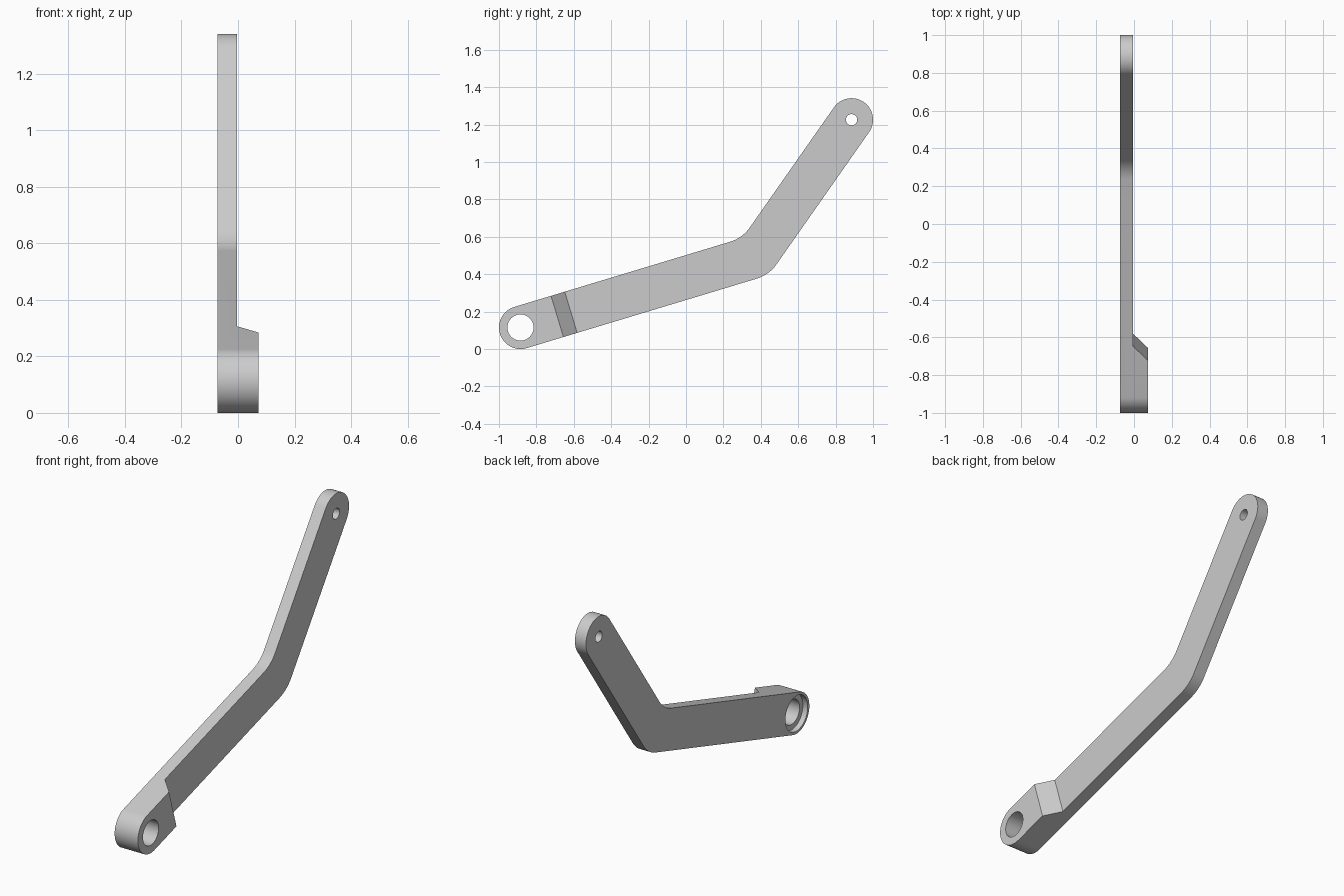
import bpy, bmesh
from math import sin, cos, radians
from mathutils import Vector

old = bpy.data.objects.get("Cube")
if old:
    bpy.data.objects.remove(old, do_unlink=True)

# Single grey material
grey = bpy.data.materials.new("plain grey")
grey.use_nodes = True
GREY = (0.6, 0.6, 0.6, 1)
grey.diffuse_color = GREY
grey.node_tree.nodes["Principled BSDF"].inputs["Base Color"].default_value = GREY

# Key sizes; points are (y, z)
BACK, STEP, FACE = -0.073, -0.004, 0.073
PIVOT, TIP = Vector((-0.885, 0.115)), Vector((0.885, 1.226))
LOW, HIGH = 16.8, 55.0
HALF, BEND = 0.115, 0.2


def direction(deg):
    return Vector((cos(radians(deg)), sin(radians(deg))))


def arc(center, radius, start, end, steps):
    return [center + radius * direction(start + (end - start) * i / steps)
            for i in range(steps + 1)]


def solid(name, loop, offset):
    """Closed prism from a loop of 3D points, pushed along an offset."""
    bm = bmesh.new()
    face = bm.faces.new([bm.verts.new(p) for p in loop])
    new = bmesh.ops.extrude_face_region(bm, geom=[face], use_keep_orig=True)["geom"]
    bmesh.ops.translate(bm, vec=offset,
                        verts=[g for g in new if isinstance(g, bmesh.types.BMVert)])
    bmesh.ops.recalc_face_normals(bm, faces=bm.faces)
    mesh = bpy.data.meshes.new(name)
    bm.to_mesh(mesh)
    bm.free()
    mesh.materials.append(grey)
    obj = bpy.data.objects.new(name, mesh)
    bpy.context.collection.objects.link(obj)
    return obj


def plate(name, points, x0, x1):
    return solid(name, [(x0, p.x, p.y) for p in points], (x1 - x0, 0, 0))


def cylinder(name, center, radius, x0, x1):
    return plate(name, arc(center, radius, 0, 360, 64)[:-1], x0, x1)


# Elbow: where the two centre lines meet
u, w = direction(LOW), direction(HIGH)
gap = TIP - PIVOT
elbow = PIVOT + u * (gap.cross(w) / u.cross(w))
half_turn = radians(HIGH - LOW) / 2
normal = direction((LOW + HIGH) / 2 + 90)
outer = elbow + normal * ((BEND - HALF) / cos(half_turn))
inner = elbow + normal * ((BEND + HALF) / cos(half_turn))

# Bent arm outline with round ends and rounded elbow
outline = (arc(PIVOT, HALF, LOW + 90, LOW + 270, 40)
           + arc(outer, BEND, LOW - 90, HIGH - 90, 12)
           + arc(TIP, HALF, HIGH - 90, HIGH + 90, 40)
           + arc(inner, BEND, HIGH - 90, LOW - 90, 12))
arm = plate("bent_lever_arm", outline, BACK, FACE)

# Step with a sloped face that leaves the thick pivot boss
v = Vector((0, -u.y, u.x))
side = []
for along, x in ((0.282, STEP), (3, STEP), (3, 0.3), (-0.021, 0.3)):
    p = PIVOT + u * along
    side.append(Vector((x, p.x, p.y)) - v * 2)
cutters = [solid("step_cutter", side, v * 4),
           cylinder("pivot_hole_cutter", PIVOT, 0.07, -0.2, 0.2),
           cylinder("pivot_recess_cutter", PIVOT, 0.1, -0.2, BACK + 0.03),
           cylinder("tip_hole_cutter", TIP, 0.03, -0.2, 0.2)]

bpy.context.view_layer.objects.active = arm
for cutter in cutters:
    cutter.hide_render = True
    mod = arm.modifiers.new(cutter.name, "BOOLEAN")
    mod.operation = "DIFFERENCE"
    mod.solver = "EXACT"
    mod.object = cutter
    bpy.ops.object.modifier_apply(modifier=mod.name)
    bpy.data.objects.remove(cutter, do_unlink=True)

# Smooth rounded walls, crisp edges
bpy.ops.object.select_all(action="DESELECT")
arm.select_set(True)
bpy.ops.object.shade_smooth_by_angle(angle=radians(30))
